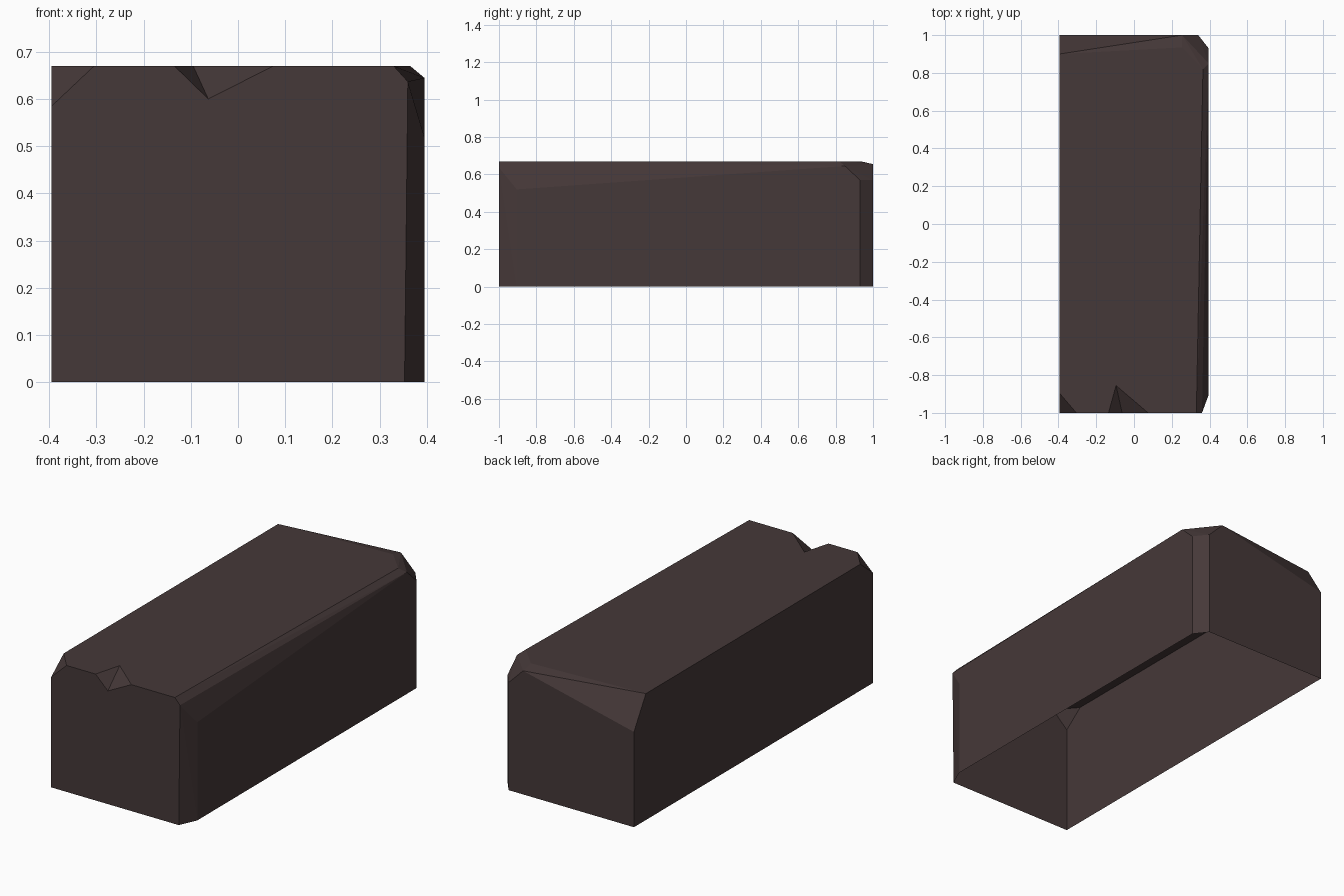
import bpy
import bmesh
from mathutils import Vector

default_cube = bpy.data.objects.get("Cube")
if default_cube:
    bpy.data.objects.remove(default_cube, do_unlink=True)

SIDE, END, TOP = 0.395, 1.0, 0.67


def hull_object(name, points):
    """Convex solid around the given corner points."""
    mesh = bpy.data.meshes.new(name)
    bm = bmesh.new()
    for point in points:
        bm.verts.new(point)
    bmesh.ops.convex_hull(bm, input=bm.verts[:])
    bmesh.ops.dissolve_limit(bm, angle_limit=0.01, verts=bm.verts[:], edges=bm.edges[:])
    bmesh.ops.recalc_face_normals(bm, faces=bm.faces[:])
    bm.to_mesh(mesh)
    bm.free()
    obj = bpy.data.objects.new(name, mesh)
    bpy.context.collection.objects.link(obj)
    return obj


# Ground outline, with two cut vertical corners
outline = [(-SIDE, -END), (0.353, -END), (SIDE, -0.905),
           (SIDE, 0.93), (0.34, END), (-SIDE, END)]
# Outline of the flat top
top_outline = [(-0.305, -END), (0.33, -END), (0.365, 0.82),
               (0.255, 0.935), (-SIDE, 0.9), (-SIDE, -0.895)]
# Lower corners of the worn edges
worn_corners = [(-SIDE, -END, 0.585), (0.36, -END, 0.637), (SIDE, -0.905, 0.52),
                (SIDE, 0.85, 0.645), (SIDE, 0.93, 0.57), (0.34, END, 0.57),
                (0.255, END, 0.655), (-SIDE, END, 0.505)]

block = hull_object("stone_block",
                    [(x, y, 0) for x, y in outline]
                    + [(x, y, TOP) for x, y in top_outline]
                    + worn_corners)

# Chipped notch in the top front edge: a wedge along its sloping valley
valley = Vector((-0.063, -END, 0.6))
back = Vector((-0.095, -0.855, TOP)) - valley
left = Vector((-0.135, -END, TOP)) - valley
right = Vector((0.075, -END, TOP)) - valley
wedge = [valley + back * t + side * 3
         for t in (-0.3, 1.3) for side in (Vector(), left, right)]
cutter = hull_object("notch_cutter", wedge)
cutter.hide_render = True

notch = block.modifiers.new("notch", "BOOLEAN")
notch.operation = "DIFFERENCE"
notch.solver = "EXACT"
notch.object = cutter
bpy.context.view_layer.objects.active = block
bpy.ops.object.modifier_apply(modifier=notch.name)
bpy.data.objects.remove(cutter, do_unlink=True)

# Open underside
bm = bmesh.new()
bm.from_mesh(block.data)
underside = [f for f in bm.faces if all(v.co.z < 0.001 for v in f.verts)]
bmesh.ops.delete(bm, geom=underside, context="FACES")
bm.to_mesh(block.data)
bm.free()

# Dark brown stone
stone = bpy.data.materials.new("dark_brown_stone")
stone.use_nodes = True
colour = (0.06, 0.04, 0.04, 1)
stone.diffuse_color = colour
stone.node_tree.nodes["Principled BSDF"].inputs["Base Color"].default_value = colour
block.data.materials.clear()
block.data.materials.append(stone)
for face in block.data.polygons:
    face.material_index = 0
